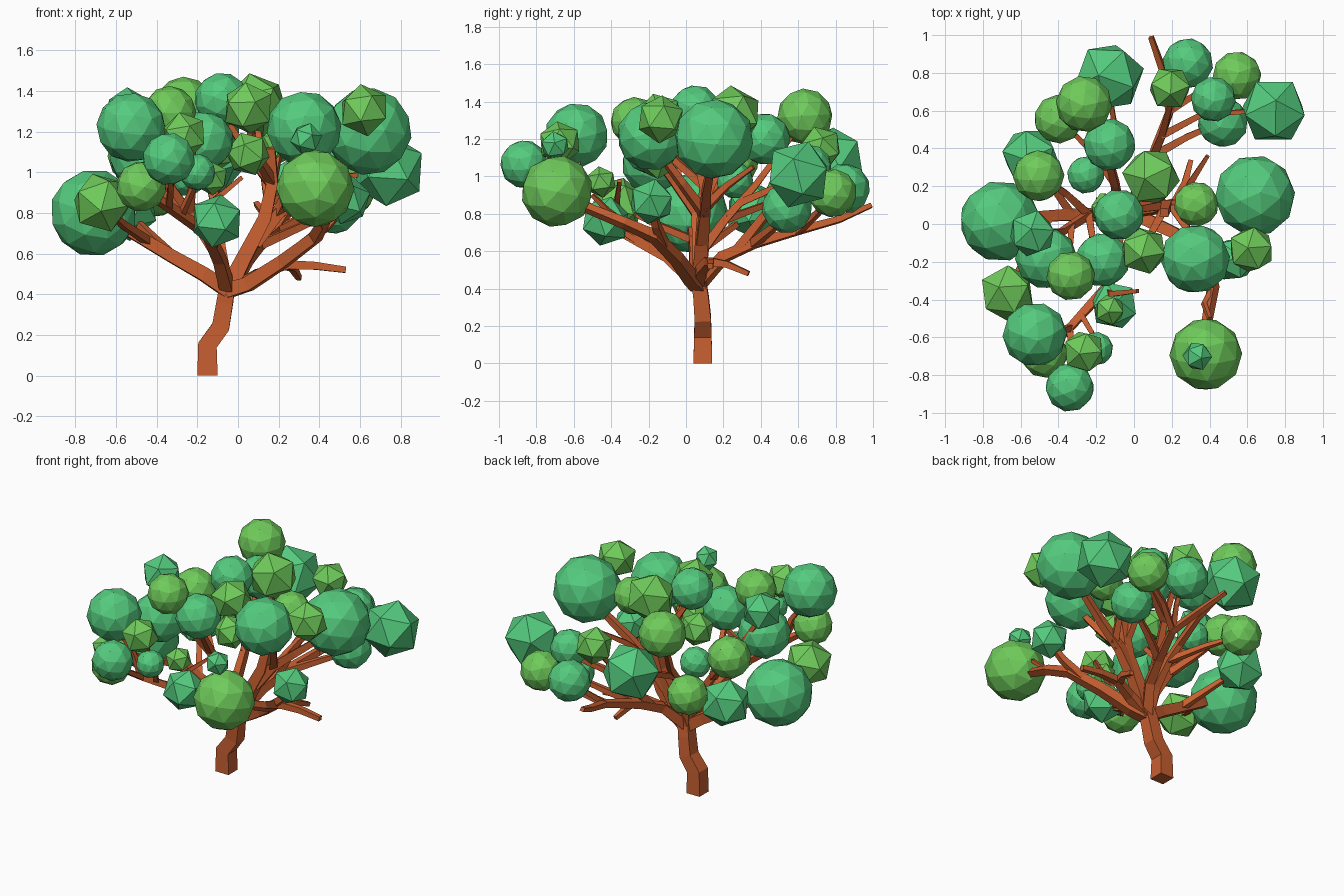
import bpy, bmesh, math, random
from mathutils import Vector, Matrix, Euler

random.seed(4)


def material(name, rgb):
    m = bpy.data.materials.new(name)
    m.diffuse_color = (*rgb, 1)
    return m


BARK = material("bark", (0.57, 0.115, 0.03))
TEAL = material("teal_leaf", (0.09, 0.60, 0.21))
LIME = material("lime_leaf", (0.16, 0.60, 0.105))


def finish(bm, name, mat):
    bmesh.ops.recalc_face_normals(bm, faces=bm.faces)
    me = bpy.data.meshes.new(name)
    bm.to_mesh(me)
    bm.free()
    me.materials.append(mat)
    ob = bpy.data.objects.new(name, me)
    bpy.context.collection.objects.link(ob)
    return ob


def limb(bm, pts, w0, w1):
    """Square tapered tube through pts, full width w0 to w1."""
    pts = [Vector(p) for p in pts]
    n = len(pts)
    side = None
    rings = []
    for i, p in enumerate(pts):
        t = (pts[min(i + 1, n - 1)] - pts[max(i - 1, 0)]).normalized()
        if side is None:
            side = Vector((1, 0, 0)) if abs(t.z) > 0.85 else Vector((0, 0, 1)).cross(t)
        side = (side - t * side.dot(t)).normalized()
        up = t.cross(side)
        h = (w0 + (w1 - w0) * i / (n - 1)) / 2
        if i == 0 and p.z == 0:
            up = Vector((0, 1, 0))
            side = Vector((1, 0, 0))
        rings.append([bm.verts.new(p + side * a * h + up * b * h)
                      for a, b in ((-1, -1), (1, -1), (1, 1), (-1, 1))])
    for a, b in zip(rings, rings[1:]):
        for k in range(4):
            bm.faces.new((a[k], a[(k + 1) % 4], b[(k + 1) % 4], b[k]))
    bm.faces.new(rings[0])
    bm.faces.new(rings[-1])


def branch(name, *limbs):
    bm = bmesh.new()
    for pts, w0, w1 in limbs:
        limb(bm, pts, w0, w1)
    finish(bm, name, BARK)


J = (-.05, .065, .42)

# Trunk
branch("trunk", ([(-.15, .09, 0), (-.15, .09, .15), (-.085, .09, .24),
                  (-.065, .08, .36), (-.05, .065, .46)], .10, .075))
# Left bough
branch("left_branch",
       ([J, (-.17, .05, .50), (-.33, .05, .59), (-.50, .04, .69), (-.64, .02, .77)], .075, .05),
       ([(-.33, .05, .59), (-.42, .18, .68), (-.52, .32, .78)], .045, .025),
       ([(-.44, .04, .66), (-.56, -.15, .74), (-.65, -.31, .82)], .04, .025))
# Front left bough
branch("front_left_branch",
       ([J, (-.09, -.10, .57), (-.15, -.34, .70), (-.34, -.55, .83), (-.45, -.65, .90)], .065, .03),
       ([(-.15, -.34, .70), (-.12, -.37, .86), (.02, -.355, .975)], .04, .02),
       ([(-.34, -.55, .83), (-.33, -.70, .92), (-.34, -.82, 1.03)], .035, .02),
       ([(-.34, -.55, .83), (-.40, -.57, 1.0), (-.49, -.58, 1.12)], .035, .02),
       ([(-.28, -.48, .79), (-.22, -.58, .92), (-.22, -.66, 1.1)], .03, .02),
       ([(-.12, -.22, .63), (-.11, -.40, .74)], .035, .025))
# Front right bough
branch("front_right_branch",
       ([J, (.05, .03, .45), (.22, -.05, .56), (.38, -.17, .68), (.42, -.33, .75), (.38, -.55, .84)], .075, .04),
       ([(.32, -.12, .64), (.44, -.16, .74), (.53, -.18, .84)], .05, .03),
       ([(.42, -.33, .75), (.37, -.42, .82), (.40, -.50, .90)], .03, .02))
# Low right stub
branch("low_branch",
       ([J, (.10, .08, .50), (.24, .12, .545), (.38, .13, .54), (.53, .13, .52)], .06, .03),
       ([(.22, .12, .545), (.27, .22, .53), (.30, .335, .48)], .045, .025))
# Central leader
branch("centre_branch",
       ([J, (.02, .08, .56), (.13, .09, .77), (.17, .10, .95), (.16, .06, 1.12)], .085, .045),
       ([(.08, .085, .65), (.20, .10, .80), (.36, .11, .93), (.56, .14, 1.09)], .065, .035),
       ([(.20, .10, .80), (.28, -.02, .96), (.32, -.14, 1.12)], .05, .03),
       ([(.24, .10, .83), (.30, .22, .95), (.39, .36, 1.05)], .045, .02),
       ([(.15, .095, .86), (.12, .18, 1.05), (.09, .24, 1.25)], .045, .025),
       ([(.17, .10, .95), (.09, -.05, 1.08), (.05, -.13, 1.25)], .045, .025),
       ([(.17, .10, .93), (.04, .08, 1.1), (-.07, .05, 1.28)], .045, .025))
# Back bough
branch("back_branch",
       ([J, (.04, .20, .57), (.10, .36, .64), (.19, .60, .71), (.15, .82, .77), (.09, .99, .845)], .065, .025),
       ([(.10, .36, .64), (.28, .46, .72), (.46, .54, .80)], .045, .025),
       ([(.19, .60, .71), (.35, .70, .80), (.53, .77, .88)], .04, .02),
       ([(.07, .28, .61), (.15, .47, .85), (.20, .66, 1.08)], .05, .025),
       ([(.15, .47, .85), (.36, .58, .95), (.66, .60, 1.0)], .04, .02),
       ([(.19, .60, .71), (.26, .72, .82), (.28, .80, .92)], .035, .02))
# Back left bough
branch("back_left_branch",
       ([J, (-.085, .10, .62), (-.10, .21, .77), (-.14, .37, .95), (-.24, .57, 1.22)], .06, .025),
       ([(-.10, .21, .77), (-.24, .40, .84), (-.38, .54, .90)], .04, .02),
       ([(-.12, .29, .86), (-.10, .50, .95), (-.13, .70, 1.05)], .04, .02))
# Upper left bough
branch("upper_left_branch",
       ([J, (-.11, .06, .60), (-.24, .05, .80), (-.38, -.04, 1.0), (-.53, -.05, 1.24)], .06, .025),
       ([(-.24, .05, .80), (-.36, .16, .92), (-.47, .24, 1.04)], .045, .025),
       ([(-.24, .05, .80), (-.22, -.07, .97), (-.18, -.17, 1.1)], .04, .025),
       ([(-.33, .0, .92), (-.34, -.15, 1.1), (-.335, -.26, 1.25)], .035, .02))

# Leaf clumps: x, y, z, radius for each colour and facet count
TEAL_ROUND = [
    (-.13, .42, 1.20, .14), (-.255, .26, .98, .10), (-.71, .015, .80, .215),
    (-.465, -.18, 1.07, .165), (-.165, -.19, 1.155, .145), (-.08, .05, 1.355, .135),
    (.325, -.185, 1.215, .185), (.64, .15, 1.20, .215), (.285, .85, .935, .135),
    (.42, .66, 1.05, .12), (.47, .54, .83, .135), (-.525, -.585, 1.22, .172),
    (-.34, -.865, 1.065, .13), (-.20, -.66, 1.0, .09)]
LIME_ROUND = [
    (-.265, .635, 1.32, .15), (-.40, .555, .91, .13), (-.505, .255, 1.08, .137),
    (-.335, -.275, 1.295, .13), (.33, .105, 1.22, .12), (.38, -.69, .92, .193),
    (.545, .785, .91, .13), (-.475, -.69, .93, .125)]
TEAL_SHARP = [
    (-.13, .78, 1.08, .19), (-.55, .36, .82, .16), (-.54, -.05, 1.29, .13),
    (.53, -.185, .865, .125), (.335, -.70, 1.165, .08), (.74, .60, 1.01, .185),
    (-.105, -.43, .76, .135)]
LIME_SHARP = [
    (-.13, .07, 1.10, .11), (.09, .25, 1.33, .16), (.05, -.14, 1.315, .132),
    (.05, -.15, 1.09, .11), (.62, -.135, 1.305, .13), (.19, .72, 1.15, .12),
    (-.67, -.365, .85, .152), (-.265, -.675, 1.18, .118), (-.13, -.455, .97, .085)]

for label, mat, clumps, sub in (("teal_round_clump", TEAL, TEAL_ROUND, 2),
                                ("lime_round_clump", LIME, LIME_ROUND, 2),
                                ("teal_faceted_clump", TEAL, TEAL_SHARP, 1),
                                ("lime_faceted_clump", LIME, LIME_SHARP, 1)):
    for i, (x, y, z, r) in enumerate(clumps, 1):
        bm = bmesh.new()
        bmesh.ops.create_icosphere(bm, subdivisions=sub, radius=r)
        ob = finish(bm, f"{label}_{i}", mat)
        ob.location = (x, y, z)
        ob.rotation_euler = (random.uniform(-.3, .3), random.uniform(-.3, .3),
                             random.uniform(0, 1.2))
